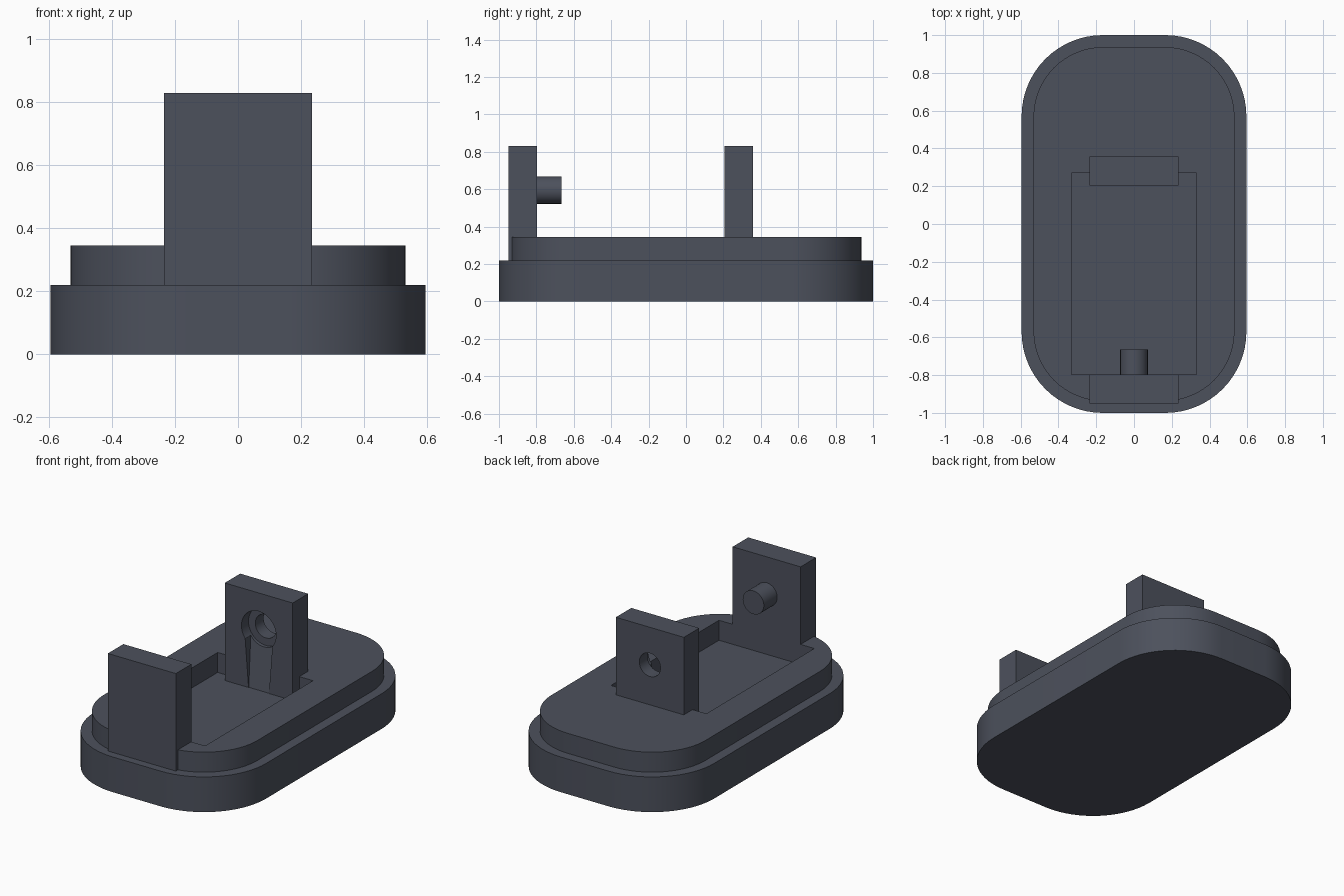
import bpy, bmesh, math

if "Cube" in bpy.data.objects:
    bpy.data.objects.remove(bpy.data.objects["Cube"])

slate = bpy.data.materials.new("dark slate")
slate.diffuse_color = (0.073, 0.082, 0.108, 1)
slate.use_nodes = True
slate.node_tree.nodes["Principled BSDF"].inputs["Base Color"].default_value = slate.diffuse_color


def finish(name, bm):
    bmesh.ops.recalc_face_normals(bm, faces=bm.faces)
    me = bpy.data.meshes.new(name)
    bm.to_mesh(me)
    bm.free()
    ob = bpy.data.objects.new(name, me)
    bpy.context.collection.objects.link(ob)
    me.materials.append(slate)
    return ob


def prism(name, outline, z0, z1):
    bm = bmesh.new()
    face = bm.faces.new([bm.verts.new((x, y, z0)) for x, y in outline])
    new = bmesh.ops.extrude_face_region(bm, geom=[face])["geom"]
    bmesh.ops.translate(bm, vec=(0, 0, z1 - z0),
                        verts=[v for v in new if isinstance(v, bmesh.types.BMVert)])
    return finish(name, bm)


def rounded(hx, hy, r, steps=16):
    pts = []
    for q, (sx, sy) in enumerate([(1, 1), (-1, 1), (-1, -1), (1, -1)]):
        for i in range(steps + 1):
            a = math.pi / 2 * (q + i / steps)
            pts.append((sx * (hx - r) + r * math.cos(a), sy * (hy - r) + r * math.sin(a)))
    return pts


def box(name, hx, y0, y1, z0, z1):
    return prism(name, [(-hx, y0), (hx, y0), (hx, y1), (-hx, y1)], z0, z1)


def rod(name, r, y0, y1, z, sides=48):
    ob = prism(name, [(r * math.cos(math.tau * i / sides), r * math.sin(math.tau * i / sides))
                      for i in range(sides)], 0, y1 - y0)
    # stand the disc up so its axis runs along y
    for v in ob.data.vertices:
        x, y, h = v.co
        v.co = (x, y0 + h, z - y)
    return ob


def cut(ob, cutter):
    mod = ob.modifiers.new("cut", "BOOLEAN")
    mod.operation, mod.solver, mod.object = "DIFFERENCE", "EXACT", cutter
    bpy.context.view_layer.update()
    result = ob.evaluated_get(bpy.context.evaluated_depsgraph_get())
    me = bpy.data.meshes.new_from_object(result)
    ob.modifiers.clear()
    ob.data = me
    bpy.data.objects.remove(cutter)


FLOOR, DECK, TOP, AXIS = 0.22, 0.345, 0.83, 0.595

# Stepped base; the pocket goes right through the upper plate
base = prism("base", rounded(0.595, 1.0, 0.43), 0, FLOOR)
plate = prism("upper_plate", rounded(0.532, 0.937, 0.37), FLOOR, DECK)
cut(plate, box("pocket_cutter", 0.33, -0.797, 0.27, FLOOR - 0.1, DECK + 0.1))

# Front post with pivot pin
front = box("front_post", 0.235, -0.95, -0.797, FLOOR, TOP)
pin = rod("pivot_pin", 0.073, -0.80, -0.665, AXIS)

# Rear post with recess, through hole and sloped lead-in slot
rear = box("rear_post", 0.235, 0.205, 0.357, FLOOR, TOP)
cut(rear, rod("recess_cutter", 0.12, 0.1, 0.275, AXIS))
cut(rear, rod("hole_cutter", 0.073, 0.1, 0.5, AXIS))
bm = bmesh.new()
for s in (-1, 1):
    for x, y, z in [(0.07, 0.206, FLOOR - 0.01), (0.07, 0.12, FLOOR - 0.01),
                    (0.1, 0.274, AXIS), (0.1, 0.12, AXIS)]:
        bm.verts.new((s * x, y, z))
bmesh.ops.convex_hull(bm, input=bm.verts)
cut(rear, finish("slot_cutter", bm))

# Smooth rounded walls, crisp edges
for ob in (base, plate, front, pin, rear):
    ob.select_set(True)
bpy.context.view_layer.objects.active = base
bpy.ops.object.shade_smooth_by_angle(angle=math.radians(30))
